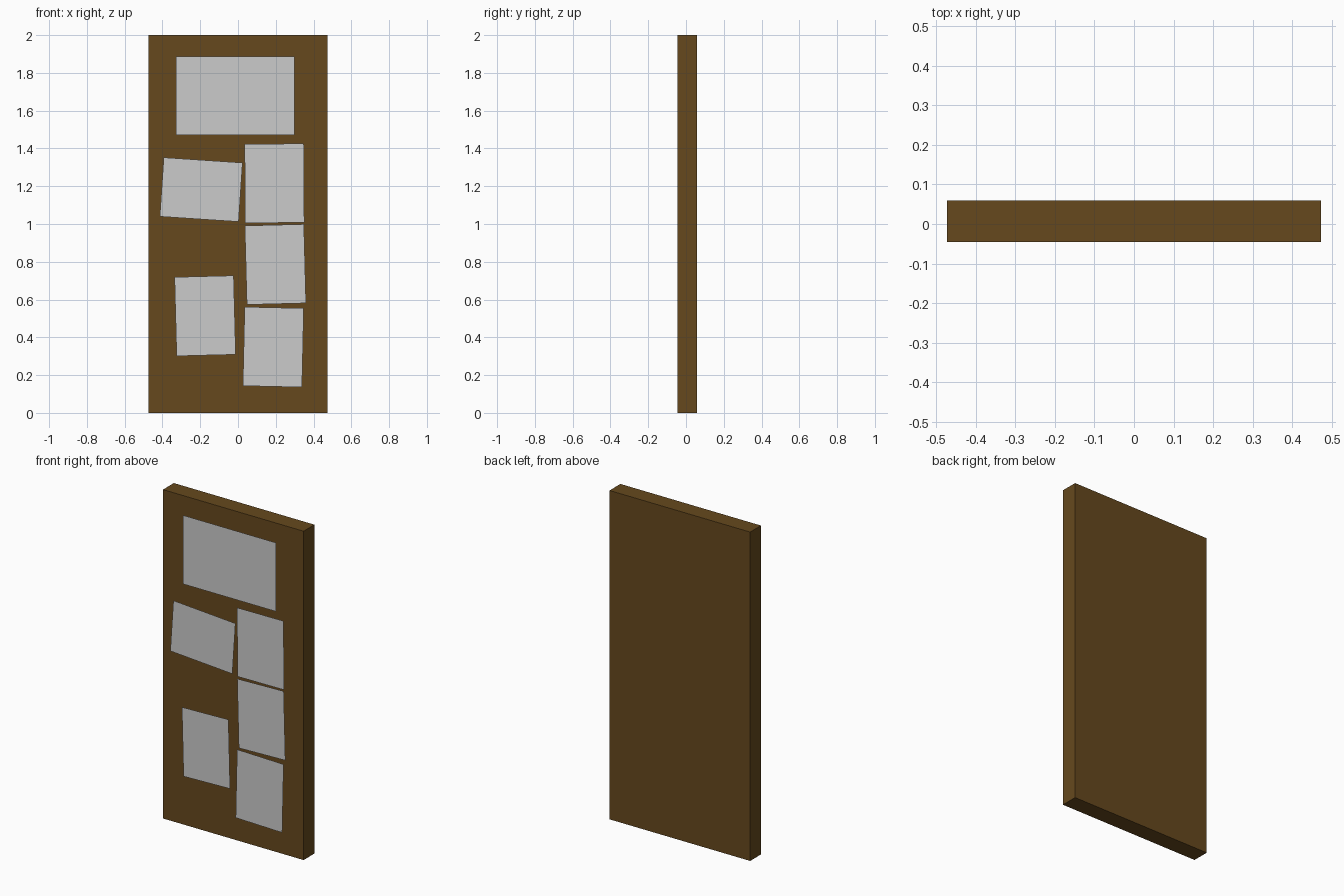
import bpy, math

if "Cube" in bpy.data.objects:
    bpy.data.objects.remove(bpy.data.objects["Cube"])

BACK, FRONT, PAGE_Y = 0.059, -0.045, -0.059
W, H = 0.313, 0.418  # sheet size

# Wooden notice board
wood = bpy.data.materials.new("dark_wood")
wood.diffuse_color = (0.133, 0.066, 0.0126, 1)
wood.use_nodes = True
wood.node_tree.nodes["Principled BSDF"].inputs["Base Color"].default_value = wood.diffuse_color
bpy.ops.mesh.primitive_cube_add(size=1, location=(0, (BACK + FRONT) / 2, 1))
board = bpy.context.object
board.name = "board"
board.scale = (0.946, BACK - FRONT, 2)
board.data.materials.append(wood)


def sheet(name, x, z, w, h, tilt):
    """Flat paper sheet just in front of the board; tilt in degrees, clockwise from the front."""
    bpy.ops.mesh.primitive_plane_add(size=1, location=(x, PAGE_Y, z))
    o = bpy.context.object
    o.name = name
    o.scale = (w, h, 1)
    o.rotation_euler = (math.pi / 2, math.radians(tilt), 0)


# Pinned sheets
sheet("large_notice", -0.015, 1.679, 2 * W, H, 0)
sheet("wide_notice", -0.195, 1.182, H, W, 3.8)
sheet("right_notice_top", 0.193, 1.2155, W, H, -0.4)
sheet("right_notice_middle", 0.198, 0.786, W, H, -1.5)
sheet("right_notice_bottom", 0.187, 0.3485, W, H, 1.3)
sheet("left_notice", -0.174, 0.514, W, H, -1.5)
